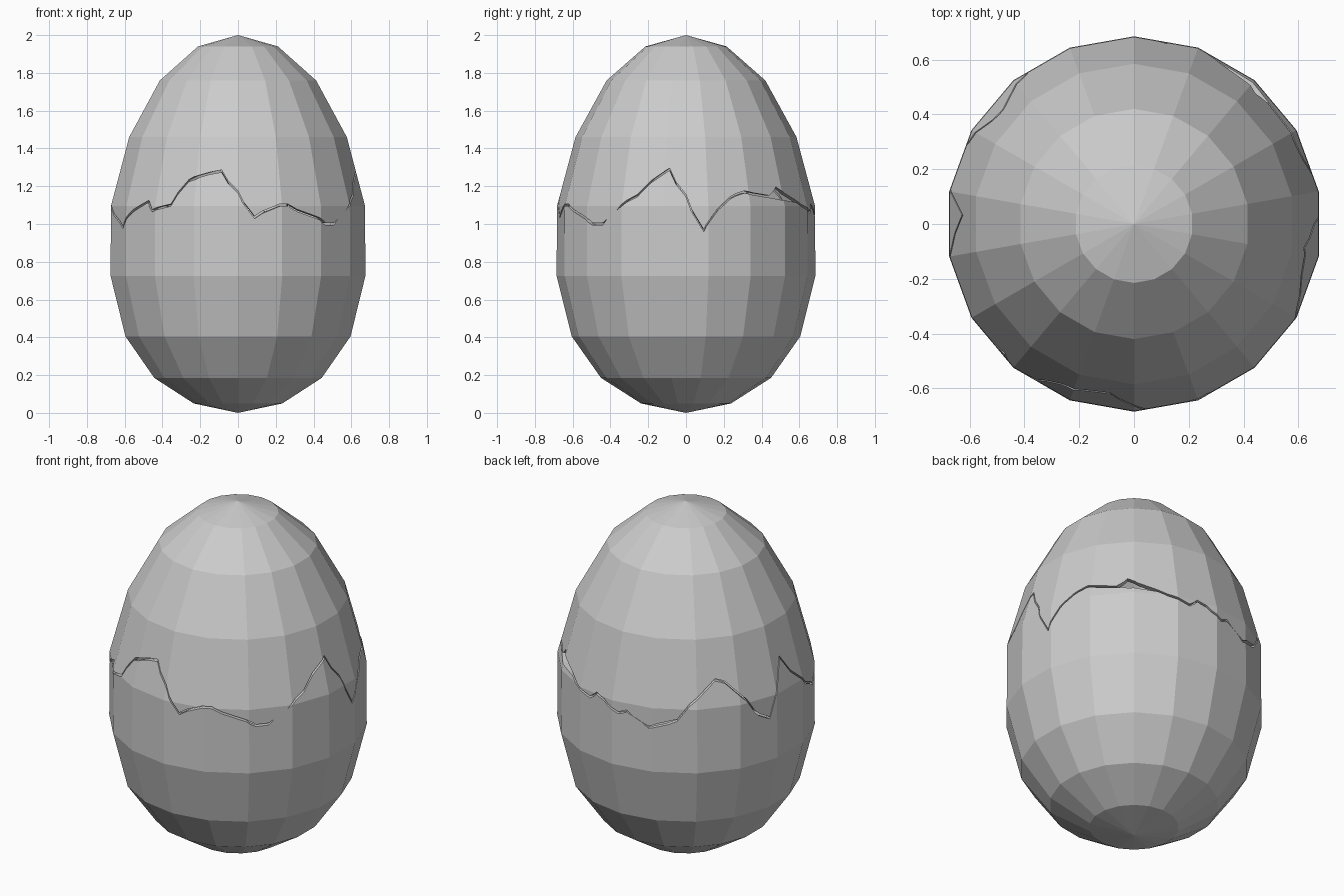
import bpy
import bmesh
from math import sin, cos, radians

SIDES = 18
GAP = 0.006          # half the width of the crack
WALL = 0.03          # shell thickness

# Egg outline: radius, height
PROFILE = [(0, 0), (.238, .05), (.45, .185), (.605, .405), (.685, .725),
           (.683, 1.095), (.585, 1.46), (.42, 1.76), (.215, 1.94), (0, 2)]

# Jagged crack: degrees around from the front, height
CRACK = [(0, 1.17), (7.5, 1.035), (19, 1.1), (23, 1.1), (39, 1.03), (43, 1),
         (49, 1), (60, 1.1), (67, 1.15), (82, 1.29), (90, 1.15), (98, .965),
         (102, 1.04), (111, 1.14), (118, 1.17), (132, 1.145), (151, 1.12),
         (166, 1.06), (170, 1.1), (175, 1.08), (183, 1.03), (187, 1.05),
         (198, .98), (211, 1.03), (229, 1.24), (234, 1.22), (248, 1.03),
         (256, .97), (267, 1.27), (284, 1.05), (296, .98), (301, 1.04),
         (315, 1.12), (318, 1.07), (328, 1.1), (336, 1.23), (342, 1.255),
         (352, 1.28)]
CHIP = (137, 1.19)   # small notch missing from the upper half only


def polar(radius, degrees, z):
    a = radians(degrees)
    return (radius * sin(a), -radius * cos(a), z)


def bridge(bm, lower, upper):
    """Join two rings with quads, or a ring to a single pole with triangles."""
    count = max(len(lower), len(upper))
    for i in range(count):
        j = (i + 1) % count
        corners = [lower[i % len(lower)], lower[j % len(lower)],
                   upper[j % len(upper)], upper[i % len(upper)]]
        bm.faces.new(list(dict.fromkeys(corners)))


def make_object(name, rings, cap_end=False, triangulate=False):
    bm = bmesh.new()
    loops = [[bm.verts.new(point) for point in ring] for ring in rings]
    for lower, upper in zip(loops, loops[1:]):
        bridge(bm, lower, upper)
    if cap_end:
        bm.faces.new(loops[-1])
    if triangulate:
        bmesh.ops.triangulate(bm, faces=bm.faces[:])
    bmesh.ops.recalc_face_normals(bm, faces=bm.faces[:])
    mesh = bpy.data.meshes.new(name)
    bm.to_mesh(mesh)
    bm.free()
    obj = bpy.data.objects.new(name, mesh)
    bpy.context.collection.objects.link(obj)
    return obj


def make_egg(name):
    rings = []
    for radius, z in PROFILE:
        if radius == 0:
            rings.append([(0, 0, z)])
        else:
            rings.append([polar(radius, 360 * i / SIDES, z) for i in range(SIDES)])
    return make_object(name, rings)


def make_cutter(name, crack, offset, far_z):
    """Solid whose near side follows the crack and whose far side is flat."""
    rings = [[(0, 0, 1.1)]]
    for radius in (.5, .8):
        rings.append([polar(radius, a, z + offset) for a, z in crack])
    rings.append([polar(.8, a, far_z) for a, z in crack])
    cutter = make_object(name, rings, cap_end=True, triangulate=True)
    cutter.hide_render = True
    return cutter


def make_half(name, crack, offset, far_z, material):
    half = make_egg(name)
    half.data.materials.append(material)
    cutter = make_cutter(name + "_cutter", crack, offset, far_z)
    cutter.data.materials.append(material)
    wall = half.modifiers.new("wall", 'SOLIDIFY')
    wall.thickness = WALL
    wall.offset = -1
    cut = half.modifiers.new("crack", 'BOOLEAN')
    cut.operation = 'DIFFERENCE'
    cut.solver = 'EXACT'
    cut.object = cutter
    # Bake the modifiers, then drop the cutter
    graph = bpy.context.evaluated_depsgraph_get()
    mesh = bpy.data.meshes.new_from_object(half.evaluated_get(graph))
    half.modifiers.clear()
    half.data = mesh
    bpy.data.objects.remove(cutter, do_unlink=True)
    for face in mesh.polygons:
        face.use_smooth = False
    return half


default_cube = bpy.data.objects.get("Cube")
if default_cube:
    bpy.data.objects.remove(default_cube, do_unlink=True)

# Shell colour
grey = bpy.data.materials.new("shell_grey")
grey.use_nodes = True
grey.diffuse_color = (.6, .6, .6, 1)
grey.node_tree.nodes["Principled BSDF"].inputs["Base Color"].default_value = (.6, .6, .6, 1)

# Two halves of the cracked egg
make_half("lower_shell", CRACK, -GAP, 2.3, grey)
make_half("upper_shell", sorted(CRACK + [CHIP]), GAP, -.3, grey)
